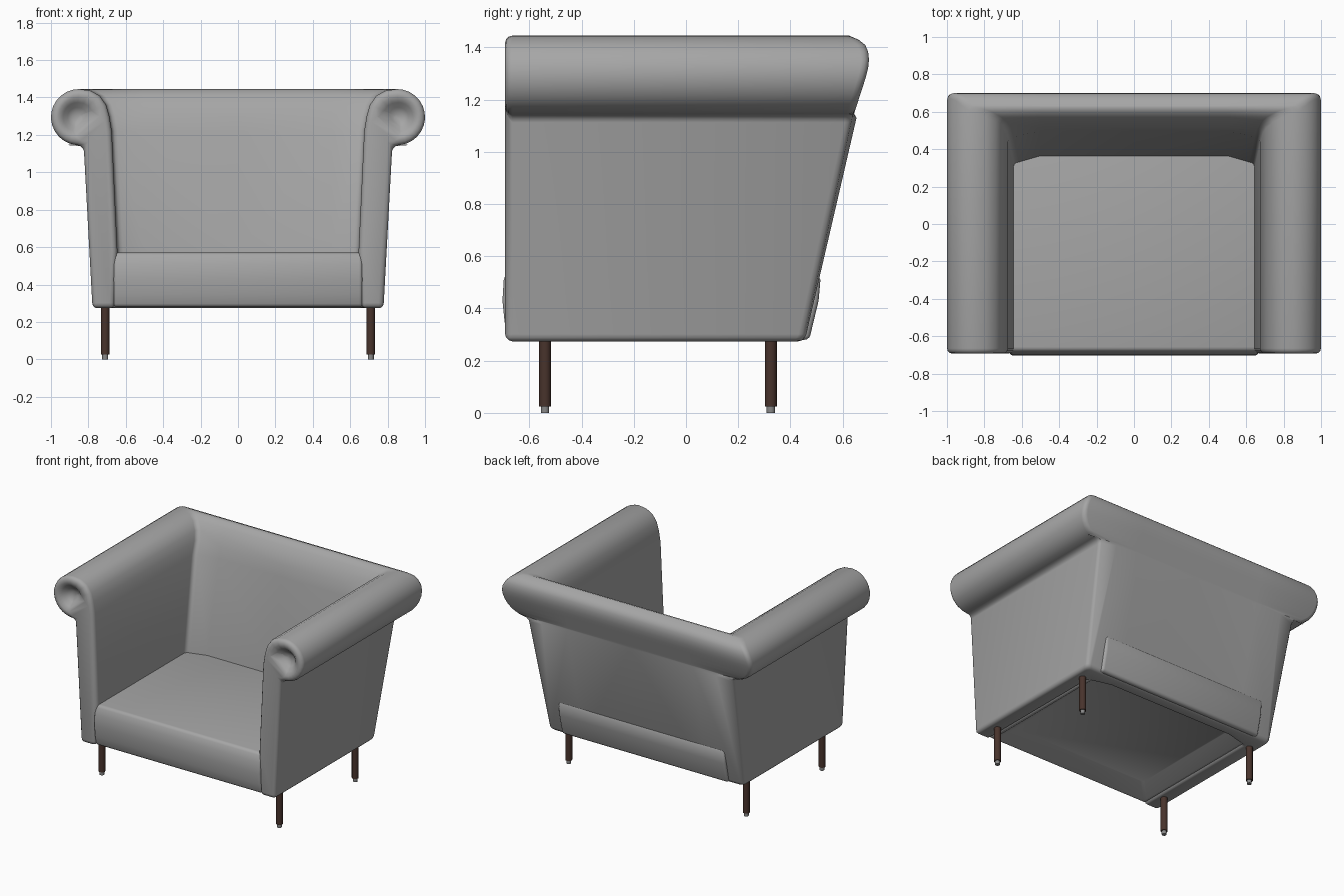
import bpy, bmesh, math
from mathutils import Vector

if "Cube" in bpy.data.objects:
    bpy.data.objects.remove(bpy.data.objects["Cube"])


def material(name, rgb):
    m = bpy.data.materials.new(name)
    m.diffuse_color = (*rgb, 1)
    m.use_nodes = True
    m.node_tree.nodes["Principled BSDF"].inputs["Base Color"].default_value = m.diffuse_color
    return m


GREY = material("grey upholstery", (0.38, 0.38, 0.38))
BROWN = material("dark brown wood", (0.065, 0.033, 0.025))
METAL = material("foot grey", (0.25, 0.25, 0.25))


def interp(table, z):
    """Piecewise linear lookup of y for a height z."""
    for (z0, y0), (z1, y1) in zip(table, table[1:]):
        if z <= z1:
            break
    t = max(0, min(1, (z - z0) / (z1 - z0)))
    return y0 + t * (y1 - y0)


def finish(bm, name, mat, bevel=0.0, mirror=False, clamp=True):
    bmesh.ops.recalc_face_normals(bm, faces=bm.faces)
    me = bpy.data.meshes.new(name)
    bm.to_mesh(me)
    bm.free()
    me.materials.append(mat)
    ob = bpy.data.objects.new(name, me)
    bpy.context.collection.objects.link(ob)
    bpy.ops.object.select_all(action='DESELECT')
    ob.select_set(True)
    bpy.context.view_layer.objects.active = ob
    if bevel:
        b = ob.modifiers.new("bevel", 'BEVEL')
        b.width, b.segments, b.limit_method = bevel, 3, 'ANGLE'
        b.angle_limit = math.radians(42)
        b.use_clamp_overlap = clamp
    if mirror:
        m = ob.modifiers.new("mirror", 'MIRROR')
        m.use_axis = (True, False, False)
    for m in list(ob.modifiers):
        bpy.ops.object.modifier_apply(modifier=m.name)
    bpy.ops.object.shade_smooth_by_angle(angle=math.radians(42))
    return ob


def loft(bm, rings, caps=True):
    """Join closed rings of points; returns the vertex rings."""
    vs = [[bm.verts.new(p) for p in r] for r in rings]
    n = len(vs[0])
    for a, b in zip(vs, vs[1:]):
        for i in range(n):
            j = (i + 1) % n
            bm.faces.new((a[i], a[j], b[j], b[i]))
    if caps:
        bm.faces.new(vs[0])
        bm.faces.new(vs[-1])
    return vs


# shell: rolled arm profile (x, z), swept back and mitred round into the backrest
stem = [(0.675, 1.22), (0.645, 0.58), (0.66, 0.274), (0.778, 0.274), (0.825, 1.14)]
roll = []
for i in range(14):
    a = math.radians(-85 + 175 * i / 13)
    roll.append((0.85 + 0.15 * math.cos(a), 1.295 + 0.15 * math.sin(a)))
roll += [(0.79, 1.437), (0.74, 1.41), (0.705, 1.36), (0.688, 1.30)]
prof = stem + roll
OUTER = [(0.274, 0.455), (1.15, 0.645), (1.295, 0.692), (1.34, 0.702), (1.38, 0.699),
         (1.42, 0.682), (1.445, 0.625)]
INNER = [(0.274, 0.32), (0.58, 0.332), (1.22, 0.465), (1.30, 0.512), (1.36, 0.54),
         (1.41, 0.572), (1.437, 0.60), (1.445, 0.625)]


def is_inner(i):
    return i < 3 or i > 17


ys = [interp(INNER if is_inner(i) else OUTER, z) for i, (x, z) in enumerate(prof)]
rings = [[(x, -0.693, z) for x, z in prof]]
R = 0.03
for k in range(4):                       # small rounded corner at the mitre
    a = math.radians(30 * k)
    rings.append([(x - R + R * math.cos(a), y - R + R * math.sin(a), z)
                  for (x, z), y in zip(prof, ys)])
for cx in (0.5, 0.0):                    # inner back curves away from the corners
    rings.append([(cx, y + (0.033 if i < 3 else 0), z)
                  for i, ((x, z), y) in enumerate(zip(prof, ys))])
bm = bmesh.new()
front = loft(bm, rings, caps=False)[0]
bm.faces.new(front[:6] + front[-1:])
# dimpled scroll on the arm front
ring = front[5:]
centre = Vector((0.865, 0, 1.295))
for s, y in ((0.70, -0.693), (0.52, -0.675), (0.34, -0.648), (0.15, -0.633)):
    new = []
    for x, z in roll:
        p = centre + (Vector((x, 0, z)) - centre) * s
        new.append(bm.verts.new((p.x, y, p.z)))
    for i in range(len(new)):
        j = (i + 1) % len(new)
        bm.faces.new((ring[i], ring[j], new[j], new[i]))
    ring = new
bm.faces.new(ring)
finish(bm, "arms and backrest", GREY, 0.028, mirror=True, clamp=False)

# seat block: bulging front, rear edge showing through the back, hollow underside
prof = [(-0.68, 0.28), (-0.695, 0.35), (-0.703, 0.43), (-0.698, 0.51), (-0.675, 0.57),
        (0.42, 0.57), (0.49, 0.555), (0.515, 0.51), (0.508, 0.43), (0.472, 0.28)]
bm = bmesh.new()
loft(bm, [[(x, y, z) for y, z in prof] for x in (-0.665, 0.665)])
bmesh.ops.recalc_face_normals(bm, faces=bm.faces)
bottom = [f for f in bm.faces if f.normal.z < -0.9]
bmesh.ops.inset_region(bm, faces=bottom, thickness=0.04)
bmesh.ops.inset_region(bm, faces=bottom, thickness=0.12)
bmesh.ops.translate(bm, vec=(0, 0, 0.07), verts=list({v for f in bottom for v in f.verts}))
finish(bm, "seat", GREY, 0.018)


# legs with small metal feet
def leg_part(name, y, r, z0, z1, mat):
    bm = bmesh.new()
    circle = [(0.71 + r * math.cos(i * math.pi / 6), y + r * math.sin(i * math.pi / 6))
              for i in range(12)]
    loft(bm, [[(a, b, z) for a, b in circle] for z in (z0, z1)])
    finish(bm, name, mat, mirror=True)


for label, y in (("front", -0.54), ("rear", 0.325)):
    leg_part(label + " legs", y, 0.023, 0.025, 0.31, BROWN)
    leg_part(label + " feet", y, 0.016, 0.0, 0.03, METAL)
